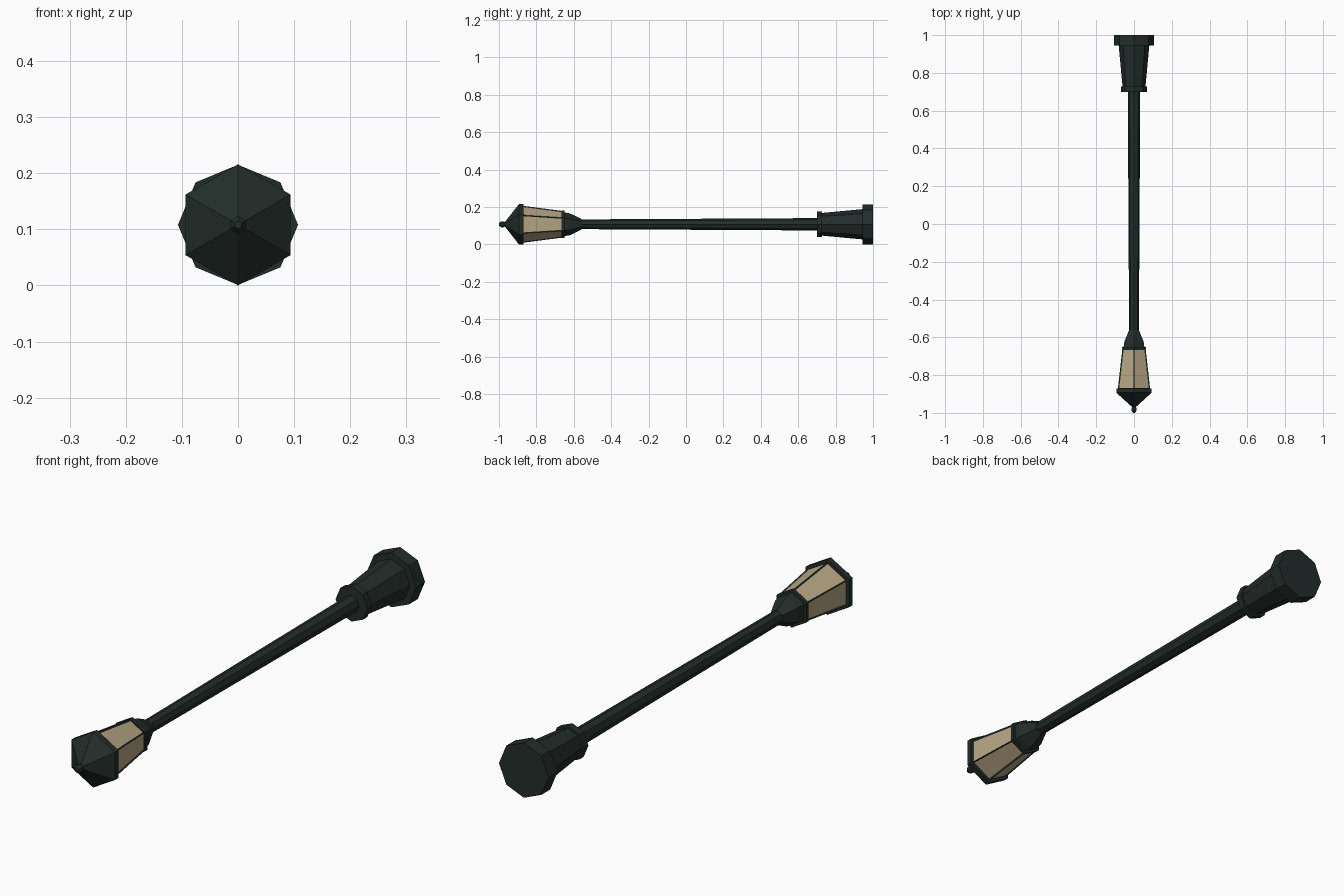
import bpy, bmesh
from math import cos, sin, pi

if "Cube" in bpy.data.objects:
    bpy.data.objects.remove(bpy.data.objects["Cube"])

AXIS_Z = 0.108  # height of the lamp's long axis


def material(name, rgb):
    m = bpy.data.materials.new(name)
    m.diffuse_color = (*rgb, 1)
    m.use_nodes = True
    m.node_tree.nodes["Principled BSDF"].inputs["Base Color"].default_value = m.diffuse_color
    return m


iron = material("dark_iron", (0.016, 0.026, 0.023))
glass = material("warm_glass", (0.47, 0.38, 0.23))


def turned(name, profile, sides, inset=None):
    """Flat-sided turned part along y from (y, radius) points, capped at both ends."""
    bm = bmesh.new()
    rings = []
    for y, r in profile:
        angles = [pi / 2 + 2 * pi * i / sides for i in range(sides)]
        rings.append([bm.verts.new((r * cos(a), y, AXIS_Z + r * sin(a))) for a in angles])
    walls = []
    for a, b in zip(rings, rings[1:]):
        for i in range(sides):
            j = (i + 1) % sides
            walls.append(bm.faces.new((a[i], a[j], b[j], b[i])))
    bm.faces.new(rings[0])
    bm.faces.new(rings[-1])
    bmesh.ops.recalc_face_normals(bm, faces=bm.faces[:])
    if inset:
        # recessed panes: the inset border stays iron, the middle becomes glass
        bmesh.ops.inset_individual(bm, faces=walls, thickness=inset, depth=-0.004,
                                   use_even_offset=True)
        for f in walls:
            f.material_index = 1
    mesh = bpy.data.meshes.new(name)
    bm.to_mesh(mesh)
    bm.free()
    mesh.materials.append(iron)
    mesh.materials.append(glass)
    ob = bpy.data.objects.new(name, mesh)
    bpy.context.collection.objects.link(ob)
    return ob


# octagonal foot and post
turned("base_plate", [(1.0, 0.107), (0.945, 0.107)], 8)
turned("base_pedestal", [(0.945, 0.081), (0.72, 0.06)], 8)
turned("base_collar", [(0.727, 0.069), (0.70, 0.069)], 8)
turned("post", [(0.71, 0.033), (-0.57, 0.026)], 8)

# hexagonal lantern
turned("lantern_cup", [(-0.56, 0.029), (-0.62, 0.058), (-0.652, 0.064)], 6)
turned("lantern_collar", [(-0.65, 0.074), (-0.665, 0.074)], 6)
turned("lantern_glazing", [(-0.66, 0.071), (-0.875, 0.099)], 6, inset=0.006)
turned("lantern_roof", [(-0.87, 0.108), (-0.893, 0.108), (-0.97, 0.010)], 6)

# finial on the roof tip
turned("finial", [(-0.963, 0.010), (-0.975, 0.016), (-0.988, 0.016), (-1.0, 0.007)], 6)
